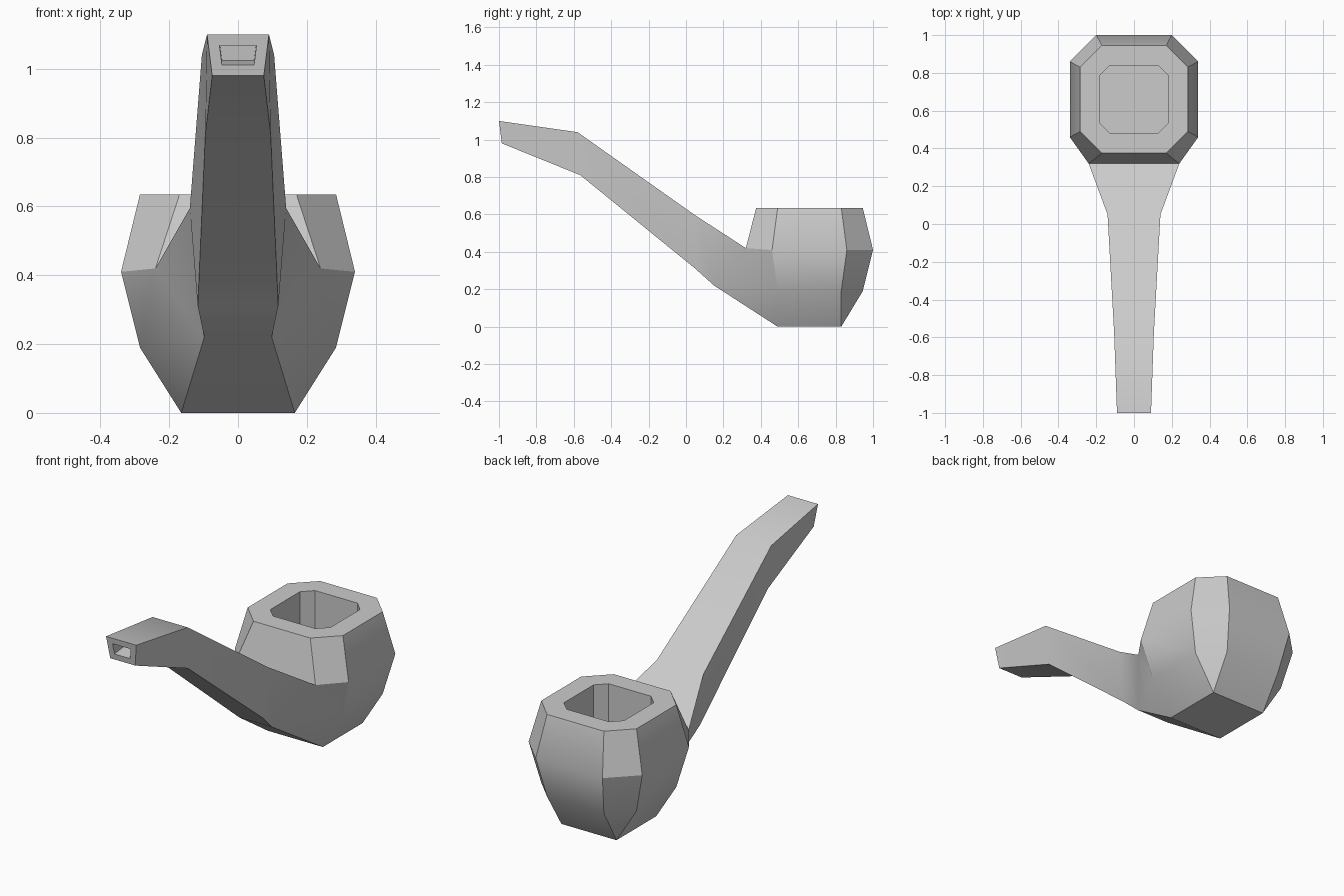
import bpy
import bmesh
import math

cube = bpy.data.objects.get("Cube")
if cube:
    bpy.data.objects.remove(cube)

bm = bmesh.new()


def pair(x, y, z):
    """Mirrored vertices: left (+x) and right (-x)."""
    return bm.verts.new((x, y, z)), bm.verts.new((-x, y, z))


def across(a, b):
    """Face that spans the centre line between two pairs."""
    return bm.faces.new((a[0], b[0], b[1], a[1]))


def sides(*pairs):
    """The same face on both sides."""
    for i in (0, 1):
        bm.faces.new([p[i] for p in pairs])


def recess(face, border, depth):
    """Inset a face, then sink it straight in."""
    bmesh.ops.inset_individual(bm, faces=[face], thickness=border, use_even_offset=True)
    bmesh.ops.inset_individual(bm, faces=[face], thickness=0, depth=-depth)


# Stem, from mouthpiece to bowl
top = [pair(0.09, -1.0, 1.10), pair(0.105, -0.58, 1.04),
       pair(0.14, 0.05, 0.595), pair(0.24, 0.32, 0.42)]
under = [pair(0.075, -0.985, 0.98), pair(0.095, -0.565, 0.81),
         pair(0.117, 0.05, 0.31), pair(0.098, 0.15, 0.22)]
for i in range(3):
    across(top[i], top[i + 1])
    across(under[i], under[i + 1])
    sides(top[i], top[i + 1], under[i + 1], under[i])
mouth = across(top[0], under[0])

# Bowl corners: front, front side, back side, back
rim = [pair(0.17, 0.375, 0.635), pair(0.285, 0.49, 0.635),
       pair(0.285, 0.83, 0.635), pair(0.17, 0.945, 0.635)]
belly = [top[3], pair(0.34, 0.46, 0.41), pair(0.34, 0.86, 0.41), pair(0.20, 1.0, 0.41)]
low = [under[3], pair(0.285, 0.49, 0.19), pair(0.285, 0.83, 0.19), pair(0.17, 0.945, 0.19)]
base_front, base_back = pair(0.165, 0.49, 0), pair(0.165, 0.83, 0)

# Bowl walls
for upper, lower in ((rim, belly), (belly, low)):
    for i in range(3):
        sides(upper[i], upper[i + 1], lower[i + 1], lower[i])
    across(upper[3], lower[3])
across(rim[0], belly[0])

# Bowl underside
sides(low[0], low[1], base_front)
sides(low[1], low[2], base_back, base_front)
sides(low[2], low[3], base_back)
across(low[0], base_front)
across(low[3], base_back)
across(base_front, base_back)

# Rim face, chamber and mouthpiece opening
rim_face = bm.faces.new([p[0] for p in rim] + [p[1] for p in reversed(rim)])
bmesh.ops.recalc_face_normals(bm, faces=bm.faces)
recess(rim_face, 0.105, 0.44)
recess(mouth, 0.032, 0.1)

mesh = bpy.data.meshes.new("smoking_pipe")
bm.to_mesh(mesh)
bm.free()
pipe = bpy.data.objects.new("smoking_pipe", mesh)
bpy.context.collection.objects.link(pipe)

# Plain grey material
grey = bpy.data.materials.new("light_grey")
grey.use_nodes = True
colour = (0.6, 0.6, 0.6, 1)
grey.diffuse_color = colour
grey.node_tree.nodes["Principled BSDF"].inputs["Base Color"].default_value = colour
mesh.materials.append(grey)

# Smooth gentle bends, keep hard edges
bpy.ops.object.select_all(action='DESELECT')
pipe.select_set(True)
bpy.context.view_layer.objects.active = pipe
bpy.ops.object.shade_smooth_by_angle(angle=math.radians(30))
